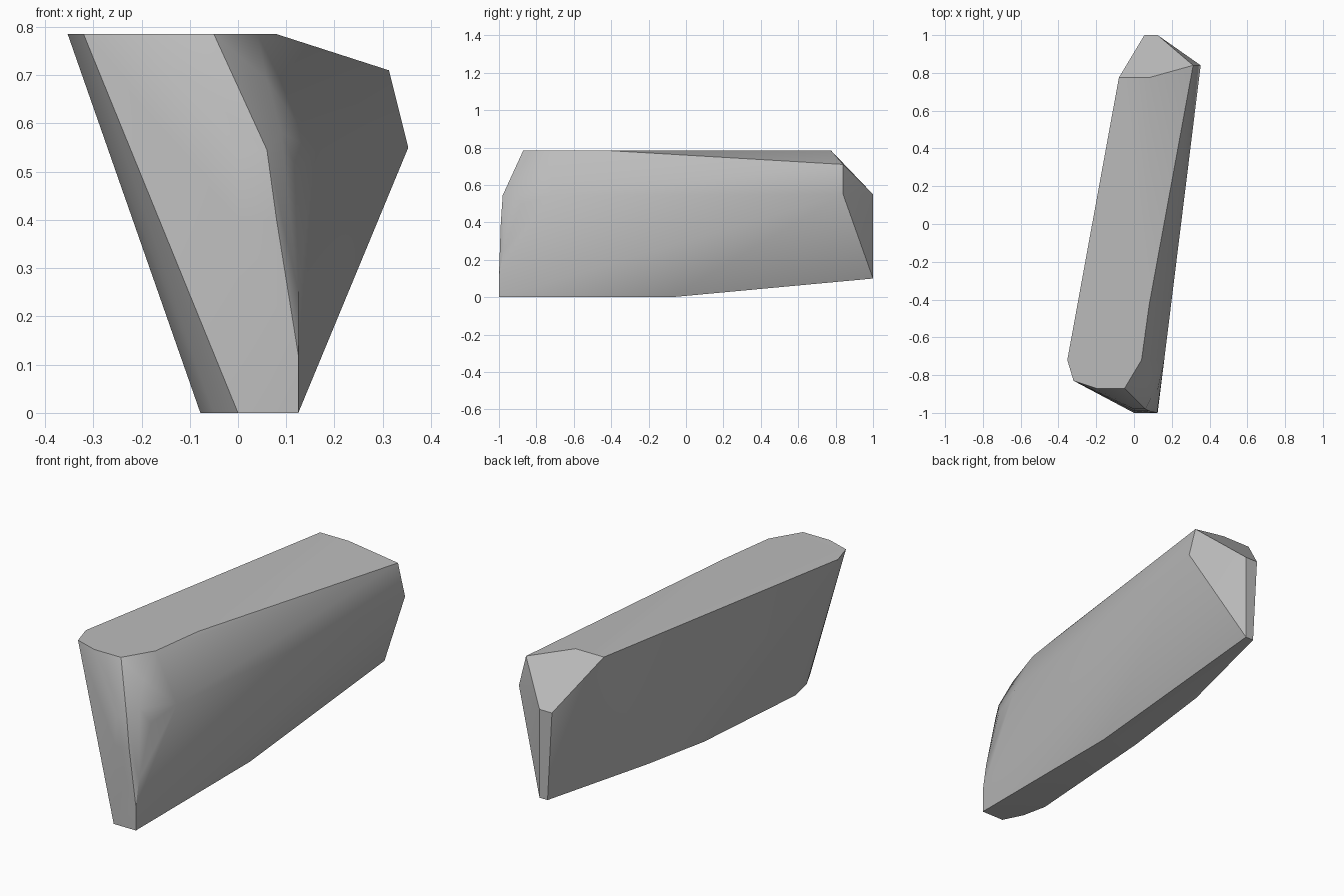
import bpy
import bmesh
import math

default_cube = bpy.data.objects.get("Cube")
if default_cube:
    bpy.data.objects.remove(default_cube, do_unlink=True)

TOP = 0.785


def make_material(name, colour):
    material = bpy.data.materials.new(name)
    material.use_nodes = True
    material.diffuse_color = colour
    shader = next(n for n in material.node_tree.nodes if n.type == 'BSDF_PRINCIPLED')
    shader.inputs["Base Color"].default_value = colour
    return material


def level(height, *plan):
    """Place plan points (x, y) at one height."""
    return [(x, y, height) for x, y in plan]


def build_hull(name, corners, material):
    """Wrap a convex faceted skin around the corner points."""
    mesh = bpy.data.meshes.new(name)
    bm = bmesh.new()
    for corner in corners:
        bm.verts.new(corner)
    bmesh.ops.convex_hull(bm, input=bm.verts[:])
    loose = [v for v in bm.verts if not v.link_faces]
    bmesh.ops.delete(bm, geom=loose, context='VERTS')
    bmesh.ops.dissolve_limit(bm, angle_limit=math.radians(1),
                             verts=bm.verts[:], edges=bm.edges[:])
    bmesh.ops.recalc_face_normals(bm, faces=bm.faces[:])
    bm.to_mesh(mesh)
    bm.free()
    mesh.materials.append(material)
    body = bpy.data.objects.new(name, mesh)
    bpy.context.collection.objects.link(body)
    return body


# Flat top outline
top_outline = level(TOP, (-0.08, 0.775), (0.08, 0.775), (0.08, -0.43), (0.04, -0.72),
                    (-0.05, -0.87), (-0.2, -0.87), (-0.32, -0.83), (-0.353, -0.72))

# Narrow base, rising towards the back
base_outline = (level(0, (0, -1), (0.125, -1), (0.125, -0.08), (-0.05, -0.9), (-0.078, -0.77))
                + level(0.03, (-0.06, -0.06))
                + level(0.09, (-0.06, 0.4)))

# Back end with its slanted top corner
back_end = (level(0.1, (0.08, 1), (0.125, 1))
            + level(0.55, (0.055, 1), (0.125, 1), (0.353, 0.84))
            + level(0.71, (0.313, 0.84)))

# Rounded nose at the front
front_nose = (level(0.12, (0.125, -1)) + level(0.25, (0.125, -0.975))
              + level(0.4, (0, -0.99), (0.08, -0.99))
              + level(0.545, (0, -0.98), (0.06, -0.98), (0.16, -0.72))
              + level(0.5, (0.125, -0.88))
              + level(0.58, (0.09, -0.92))
              + level(0.69, (0.06, -0.85)))

grey = make_material("stone grey", (0.5, 0.5, 0.5, 1))
block = build_hull("tapered_block", top_outline + base_outline + back_end + front_nose, grey)

# Soft facets with crisp corners
bpy.ops.object.select_all(action='DESELECT')
block.select_set(True)
bpy.context.view_layer.objects.active = block
bpy.ops.object.shade_smooth_by_angle(angle=math.radians(30))
